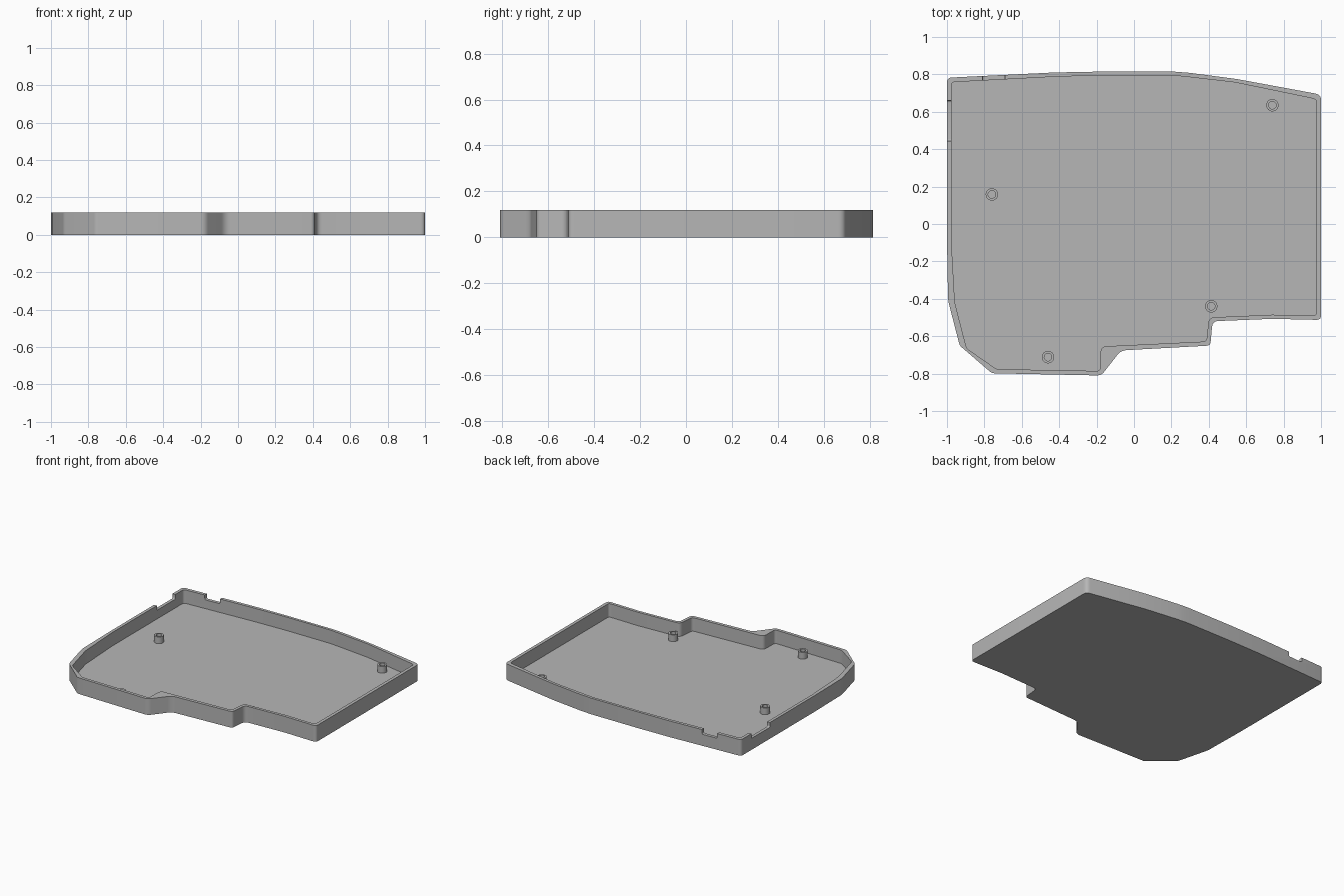
import bpy, bmesh, math
from mathutils import Vector

cube = bpy.data.objects.get("Cube")
if cube:
    bpy.data.objects.remove(cube, do_unlink=True)

HEIGHT, FLOOR, POST_TOP, NOTCH_Z = 0.12, 0.02, 0.07, 0.085

grey = bpy.data.materials.new("plain_grey")
grey.use_nodes = True
colour = (0.47, 0.47, 0.47, 1)
grey.diffuse_color = colour
grey.node_tree.nodes["Principled BSDF"].inputs["Base Color"].default_value = colour


def make_object(name, bm):
    bmesh.ops.recalc_face_normals(bm, faces=bm.faces)
    mesh = bpy.data.meshes.new(name)
    bm.to_mesh(mesh)
    bm.free()
    mesh.materials.append(grey)
    obj = bpy.data.objects.new(name, mesh)
    bpy.context.collection.objects.link(obj)
    return obj


def fillet(points, steps=5):
    """Round each (x, y, trim) corner; a trim of zero stays sharp."""
    out = []
    for i, (x, y, trim) in enumerate(points):
        p = Vector((x, y))
        if not trim:
            out.append(p)
            continue
        a = Vector(points[i - 1][:2]) - p
        b = Vector(points[(i + 1) % len(points)][:2]) - p
        a, b = p + a.normalized() * trim, p + b.normalized() * trim
        for k in range(steps + 1):
            t = k / steps
            out.append(a * (1 - t) ** 2 + p * (2 * t * (1 - t)) + b * t * t)
    return out


def prism(name, corners, direction):
    bm = bmesh.new()
    face = bm.faces.new([bm.verts.new(c) for c in corners])
    new = bmesh.ops.extrude_face_region(bm, geom=[face])["geom"]
    moved = [v for v in new if isinstance(v, bmesh.types.BMVert)]
    bmesh.ops.translate(bm, verts=moved, vec=direction)
    return make_object(name, bm)


def cut(target, cutter):
    mod = target.modifiers.new("cut", "BOOLEAN")
    mod.operation, mod.solver, mod.object = "DIFFERENCE", "EXACT", cutter
    bpy.context.view_layer.update()
    graph = bpy.context.evaluated_depsgraph_get()
    mesh = bpy.data.meshes.new_from_object(target.evaluated_get(graph))
    target.modifiers.clear()
    target.data = mesh
    bpy.data.objects.remove(cutter, do_unlink=True)


def smooth(obj, degrees):
    bpy.ops.object.select_all(action="DESELECT")
    obj.select_set(True)
    bpy.context.view_layer.objects.active = obj
    bpy.ops.object.shade_smooth_by_angle(angle=math.radians(degrees))


# Tray outline and cavity outline, clockwise from the back corner
outer = [(-1, 0.782, 0.025), (-0.43, 0.81, 0), (-0.17, 0.815, 0), (0.21, 0.815, 0),
         (0.3, 0.808, 0), (0.55, 0.775, 0), (1, 0.692, 0.03), (1, -0.513, 0.025),
         (0.74, -0.507, 0), (0.42, -0.52, 0.03), (0.408, -0.65, 0.02),
         (-0.07, -0.676, 0.03), (-0.175, -0.81, 0.025), (-0.76, -0.798, 0.015),
         (-0.932, -0.65, 0.015), (-0.994, -0.41, 0.02), (-1, -0.08, 0)]
inner = [(-0.977, 0.758, 0.02), (-0.43, 0.787, 0), (-0.17, 0.795, 0), (0.2, 0.795, 0),
         (0.29, 0.786, 0), (0.54, 0.757, 0), (0.976, 0.667, 0.02), (0.976, -0.49, 0.02),
         (0.74, -0.485, 0), (0.4, -0.5, 0.03), (0.388, -0.628, 0.02),
         (-0.178, -0.655, 0.03), (-0.18, -0.786, 0.02), (-0.735, -0.776, 0.015),
         (-0.895, -0.665, 0.015), (-0.958, -0.42, 0.02), (-0.977, -0.08, 0)]

tray = prism("tray", [(p.x, p.y, 0) for p in fillet(outer)], (0, 0, HEIGHT))
cut(tray, prism("cavity", [(p.x, p.y, FLOOR) for p in fillet(inner)], (0, 0, 0.3)))


# Rounded notches in the rim: one in the side wall, one in the back wall
def notch_profile(lo, hi):
    return fillet([(lo, 0.2, 0), (lo, NOTCH_Z, 0.012), (hi, NOTCH_Z, 0.012), (hi, 0.2, 0)])


cut(tray, prism("side_notch", [(-1.1, p.x, p.y) for p in notch_profile(0.443, 0.66)], (0.2, 0, 0)))
cut(tray, prism("back_notch", [(p.x, 0.7, p.y) for p in notch_profile(-0.81, -0.69)], (0, 0.2, 0)))
smooth(tray, 30)

# Hollow screw posts standing on the floor
for i, (x, y) in enumerate([(-0.76, 0.158), (0.74, 0.635), (0.413, -0.44), (-0.46, -0.712)]):
    bm = bmesh.new()
    low = FLOOR - 0.005
    ring = [(0.033, low), (0.033, POST_TOP), (0.02, POST_TOP), (0.02, low)]
    verts = [bm.verts.new((r, 0, z)) for r, z in ring]
    edges = [bm.edges.new((verts[k], verts[(k + 1) % 4])) for k in range(4)]
    bmesh.ops.spin(bm, geom=verts + edges, cent=(0, 0, 0), axis=(0, 0, 1),
                   angle=math.tau, steps=32)
    bmesh.ops.remove_doubles(bm, verts=bm.verts, dist=0.0005)
    post = make_object(f"screw_post_{i + 1}", bm)
    post.location = (x, y, 0)
    smooth(post, 30)
